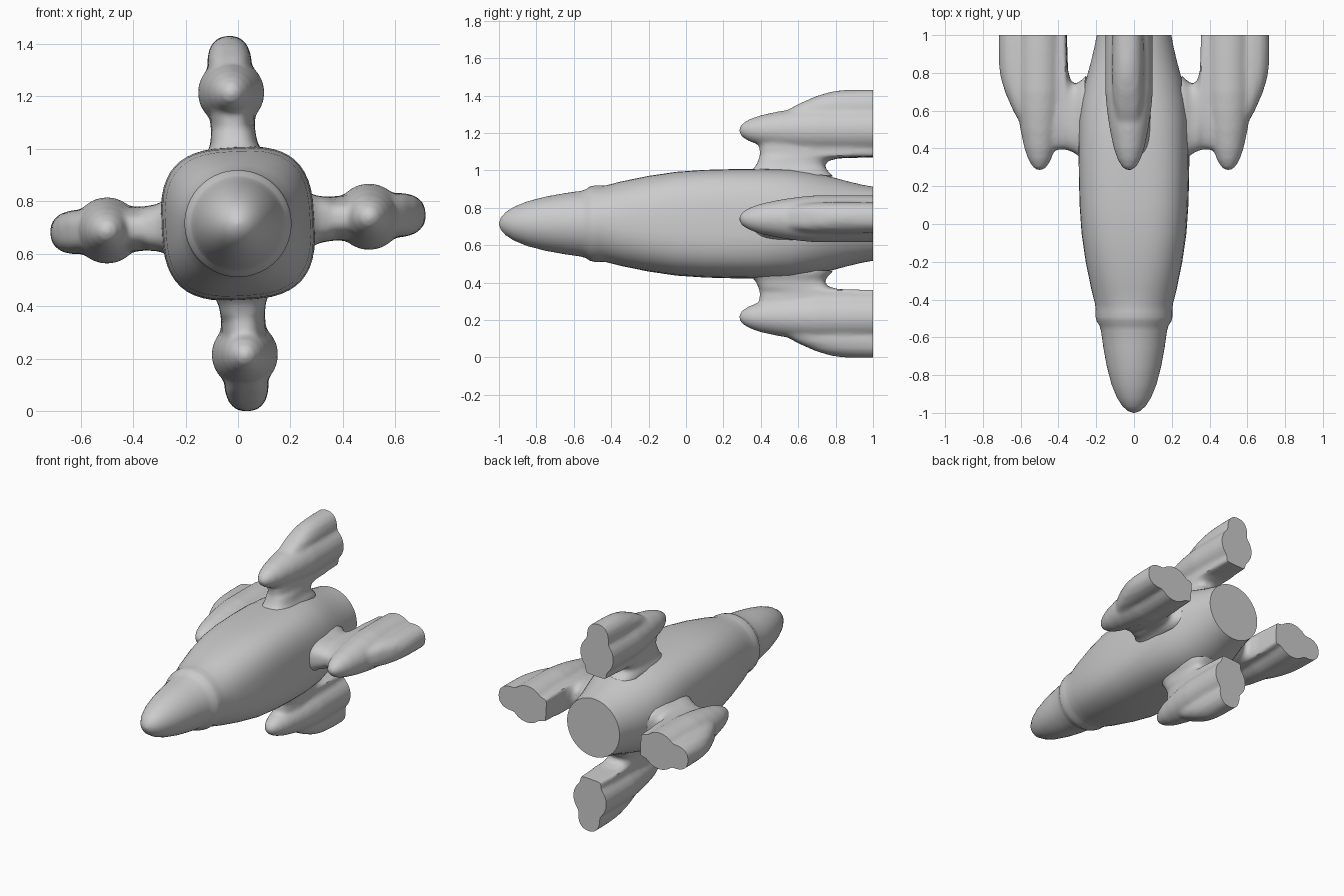
import bpy, bmesh
from math import sin, cos, pi, radians, copysign
from mathutils import Matrix

if "Cube" in bpy.data.objects:
    bpy.data.objects.remove(bpy.data.objects["Cube"])

AXIS_Z = 0.715
TILT = 3.0


def power(v, n):
    return copysign(abs(v) ** (2 / n), v)


def loft(bm, rings):
    """Skin a list of closed point rings and cap both ends."""
    loops = [[bm.verts.new(p) for p in ring] for ring in rings]
    for a, b in zip(loops, loops[1:]):
        for i in range(len(a)):
            j = (i + 1) % len(a)
            bm.faces.new((a[i], a[j], b[j], b[i]))
    bm.faces.new(loops[0][::-1])
    bm.faces.new(loops[-1])


def ring_y(y, r, n=2, cx=0, count=48):
    """Rounded section across the y axis."""
    angles = [2 * pi * i / count for i in range(count)]
    return [(cx + r * power(cos(a), n), y, r * power(sin(a), n)) for a in angles]


def ring_x(x, y0, y1, w, n=3, count=40):
    """Rounded section across the x axis, from y0 to y1."""
    angles = [2 * pi * i / count for i in range(count)]
    return [(x, (y0 + y1) / 2 + (y1 - y0) / 2 * power(cos(a), n),
             w * power(sin(a), n)) for a in angles]


def make_object(name, mesh, angle):
    ob = bpy.data.objects.new(name, mesh)
    bpy.context.collection.objects.link(ob)
    ob.matrix_world = (Matrix.Translation((0, 0, AXIS_Z))
                       @ Matrix.Rotation(radians(angle), 4, 'Y'))
    return ob


def shade(ob):
    bpy.ops.object.select_all(action='DESELECT')
    ob.select_set(True)
    bpy.context.view_layer.objects.active = ob
    bpy.ops.object.shade_smooth_by_angle(angle=radians(40))


# Fuselage with pointed nose, shoulder ring, squarish middle and round tail
body = [(-1, .004, 2), (-.99, .032, 2), (-.965, .061, 2), (-.92, .09, 2),
        (-.85, .119, 2), (-.75, .145, 2), (-.65, .163, 2), (-.565, .175, 2),
        (-.535, .184, 2), (-.515, .198, 2), (-.49, .204, 2), (-.46, .204, 2),
        (-.425, .206, 2.1), (-.35, .225, 2.3), (-.2, .255, 2.6), (-.05, .276, 2.9),
        (.1, .286, 3), (.25, .29, 3), (.4, .292, 2.9), (.55, .29, 2.6),
        (.66, .277, 2.3), (.75, .258, 2.1), (.86, .228, 2), (.94, .209, 2),
        (1, .198, 2)]
bm = bmesh.new()
loft(bm, [ring_y(*s) for s in body])
bmesh.ops.recalc_face_normals(bm, faces=bm.faces)
mesh = bpy.data.meshes.new("fuselage")
bm.to_mesh(mesh)
bm.free()
shade(make_object("fuselage", mesh, -TILT))

# Fin: a strut that widens into a blade, merged with a pointed pod
blade = [(.24, .31, .80, .11), (.275, .34, .765, .105), (.305, .37, .74, .09),
         (.335, .385, .755, .086), (.352, .39, .82, .085), (.362, .395, 1.15, .085),
         (.45, .39, 1.15, .085), (.55, .40, 1.15, .085), (.59, .51, 1.15, .085),
         (.64, .60, 1.17, .083), (.68, .69, 1.2, .07), (.705, .77, 1.25, .047),
         (.716, .84, 1.3, .02)]
pod = [(.285, .012), (.30, .036), (.34, .06), (.40, .081), (.50, .102),
       (.60, .117), (.70, .126), (.90, .126), (1.15, .122)]
bm = bmesh.new()
loft(bm, [ring_x(*s) for s in blade])
loft(bm, [ring_y(y, r, cx=.5) for y, r in pod])
bmesh.ops.recalc_face_normals(bm, faces=bm.faces)
raw = bpy.data.meshes.new("fin_raw")
bm.to_mesh(raw)
bm.free()

# Blend the pieces into one skin
temp = make_object("fin_raw", raw, 0)
remesh = temp.modifiers.new("blend", 'REMESH')
remesh.mode = 'VOXEL'
remesh.voxel_size = .012
smooth = temp.modifiers.new("soften", 'SMOOTH')
smooth.factor = .5
smooth.iterations = 6
deps = bpy.context.evaluated_depsgraph_get()
fin_mesh = bpy.data.meshes.new_from_object(temp.evaluated_get(deps))
bpy.data.objects.remove(temp)

# Cut the fin flat at the tail and open the hidden root
bm = bmesh.new()
bm.from_mesh(fin_mesh)
cut = bmesh.ops.bisect_plane(bm, geom=bm.verts[:] + bm.edges[:] + bm.faces[:],
                             plane_co=(0, 1, 0), plane_no=(0, 1, 0), clear_outer=True)
rim = [e for e in cut['geom_cut'] if isinstance(e, bmesh.types.BMEdge)]
bmesh.ops.holes_fill(bm, edges=rim, sides=0)
bmesh.ops.bisect_plane(bm, geom=bm.verts[:] + bm.edges[:] + bm.faces[:],
                       plane_co=(.255, 0, 0), plane_no=(1, 0, 0), clear_inner=True)
bmesh.ops.recalc_face_normals(bm, faces=bm.faces)
bm.to_mesh(fin_mesh)
bm.free()

# Four fins around the fuselage
for k, side in enumerate(("right", "top", "left", "bottom")):
    shade(make_object(side + "_fin", fin_mesh.copy(), -(TILT + 90 * k)))
